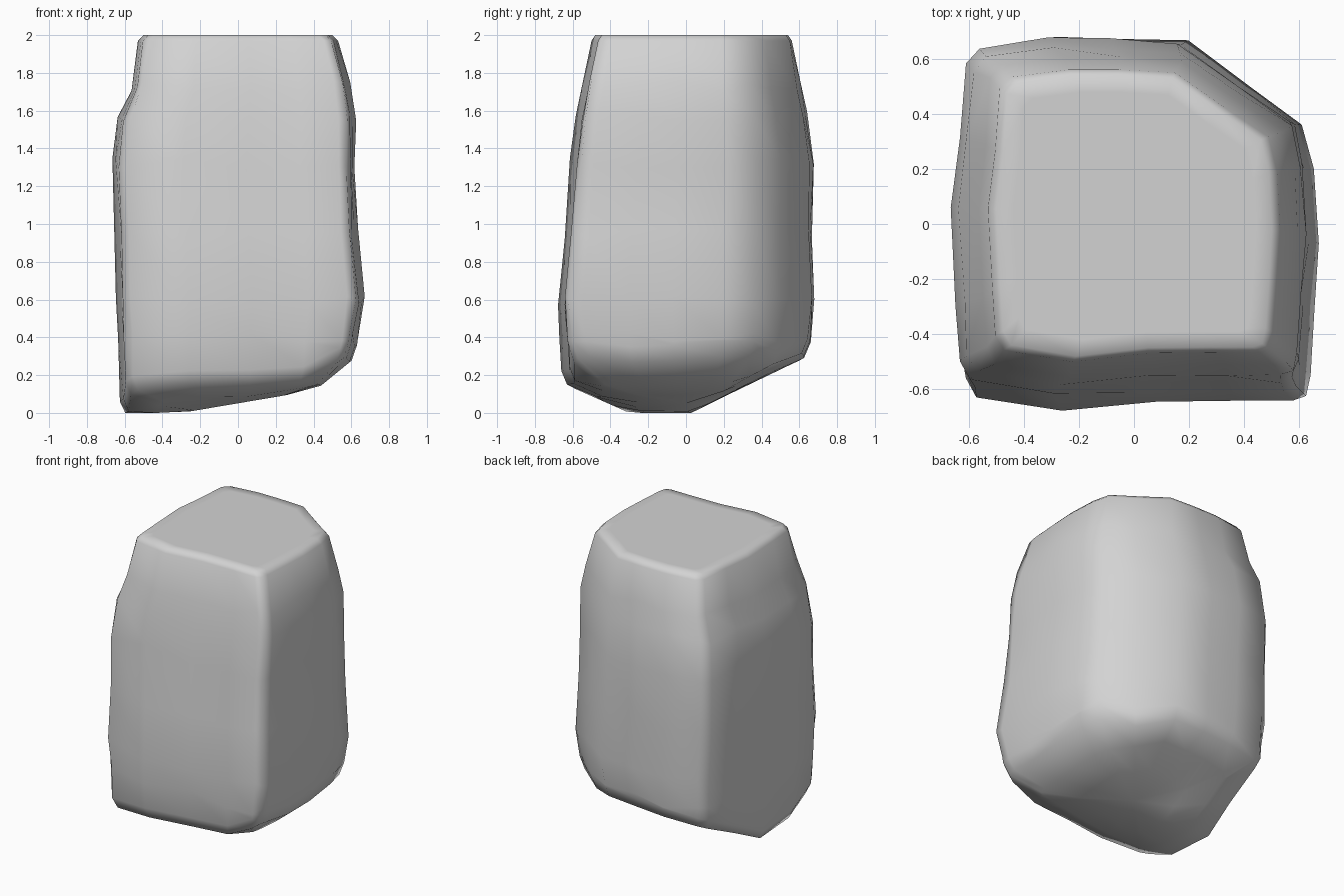
import bpy, bmesh, math, random

if "Cube" in bpy.data.objects:
    bpy.data.objects.remove(bpy.data.objects["Cube"], do_unlink=True)
random.seed(4)

# Stone colour
mat = bpy.data.materials.new("stone grey")
mat.use_nodes = True
colour = (0.65, 0.65, 0.65, 1)
mat.diffuse_color = colour
bsdf = mat.node_tree.nodes["Principled BSDF"]
bsdf.inputs["Base Color"].default_value = colour
bsdf.inputs["Roughness"].default_value = 0.9

# Plan outline in unit coordinates, with one corner cut away at the back left
outline = [(-1, .05), (-.97, -.5), (-.95, -.82), (-.89, -.92), (-.42, -1),
           (.1, -.94), (.55, -.935), (.86, -.935), (.93, -.91), (.955, -.8),
           (.98, -.45), (1, -.1), (.98, .3), (.92, .54), (.62, .74),
           (.28, .98), (-.1, 1), (-.45, 1), (-.84, .95), (-.92, .87),
           (-.95, .45)]

# Height, then extents in x and y
levels = [(2, -.5, .5, -.48, .54), (1.97, -.53, .53, -.5, .56),
          (1.73, -.57, .595, -.555, .605), (1.57, -.64, .625, -.59, .64),
          (1.32, -.67, .625, -.62, .675), (.95, -.655, .635, -.65, .665),
          (.6, -.645, .67, -.685, .68), (.4, -.635, .64, -.67, .665)]

# Slopes of the underside
slope_y = [(-.66, .16), (-.3, 0), (.03, 0), (.37, .17), (.65, .3)]
slope_x = [(-.7, 0), (-.3, 0), (.41, .12), (.63, .3)]


def interp(points, t):
    for (a, u), (b, v) in zip(points, points[1:]):
        if t <= b:
            return u + (v - u) * max(0, (t - a) / (b - a))
    return points[-1][1]


def underside(x, y):
    rise_x, rise_y = interp(slope_x, x), interp(slope_y, y)
    return max(rise_x, rise_y) + .4 * min(rise_x, rise_y)


def place(level, u, v, scale=1):
    z, x0, x1, y0, y1 = level
    x = (x0 + x1) / 2 + u * scale * (x1 - x0) / 2
    y = (y0 + y1) / 2 + v * scale * (y1 - y0) / 2
    return x, y, z


bm = bmesh.new()
# Flat top
rings = [[bm.verts.new(place(levels[0], u, v, .88)) for u, v in outline]]
# Sides, slightly uneven between the top and the base
for i, level in enumerate(levels):
    ring = []
    for u, v in outline:
        wobble = random.uniform(.985, 1.003) if i > 1 else 1
        x, y, z = place(level, u, v, wobble)
        if i > 1:
            z += random.uniform(-.03, .03)
        ring.append(bm.verts.new((x, y, z)))
    rings.append(ring)

# Base rim and sloping underside
for scale, lift in [(.985, .06), (.94, 0), (.7, 0), (.4, 0)]:
    ring = []
    for u, v in outline:
        x, y, _ = place(levels[-1], u, v, scale)
        ring.append(bm.verts.new((x, y, underside(x, y) + lift)))
    rings.append(ring)

n = len(outline)
for upper, lower in zip(rings, rings[1:]):
    for k in range(n):
        j = (k + 1) % n
        bm.faces.new((upper[k], lower[k], lower[j], upper[j]))
bm.faces.new(rings[0])
centre = bm.verts.new((0, 0, underside(0, 0)))
for k in range(n):
    bm.faces.new((rings[-1][k], centre, rings[-1][(k + 1) % n]))
bmesh.ops.recalc_face_normals(bm, faces=bm.faces)

mesh = bpy.data.meshes.new("boulder")
bm.to_mesh(mesh)
bm.free()
mesh.materials.append(mat)
boulder = bpy.data.objects.new("boulder", mesh)
bpy.context.collection.objects.link(boulder)

# Soft shading all over
bpy.ops.object.select_all(action="DESELECT")
boulder.select_set(True)
bpy.context.view_layer.objects.active = boulder
bpy.ops.object.shade_smooth_by_angle(angle=math.radians(85))
